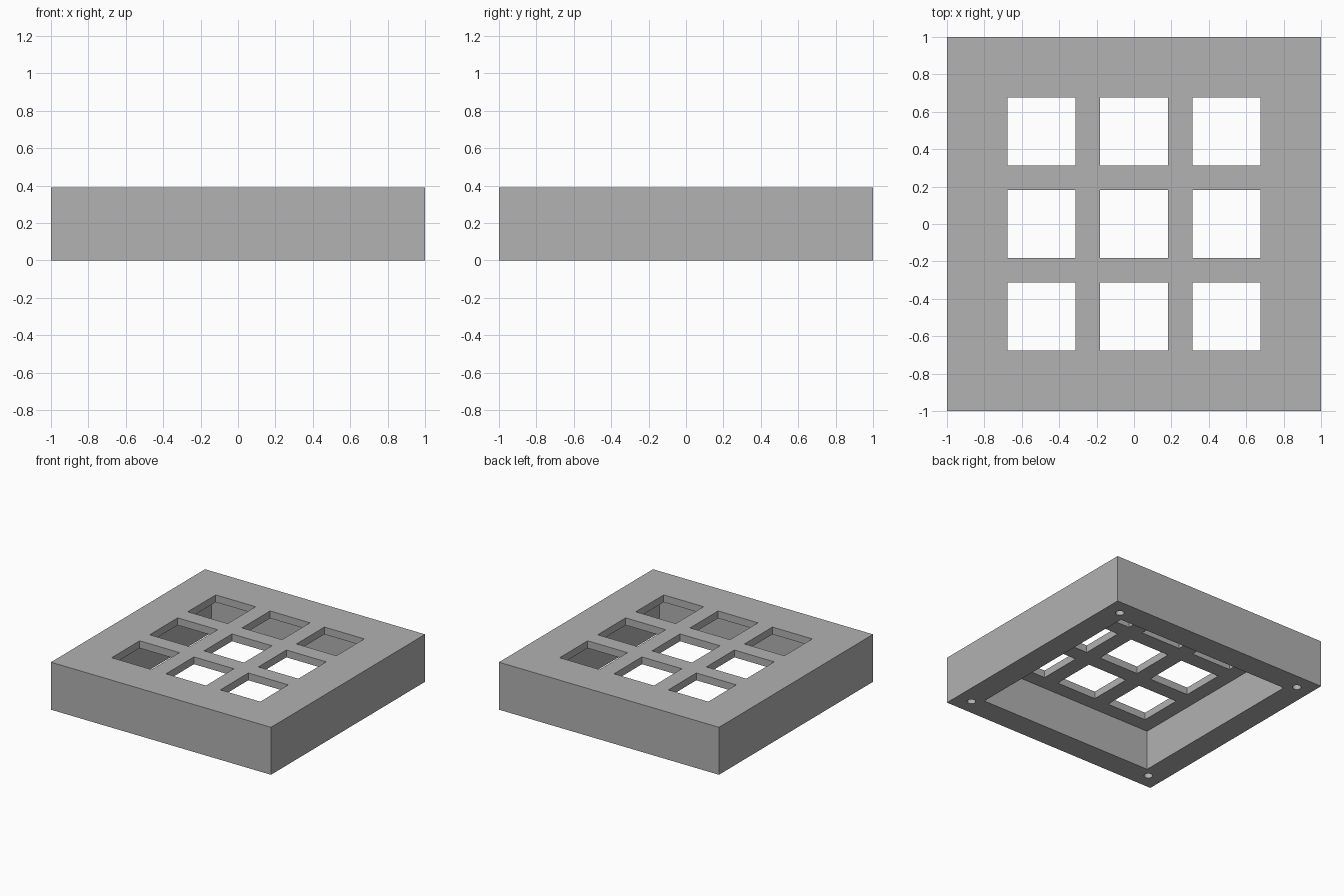
import bpy, bmesh
from mathutils import Matrix, Vector

if "Cube" in bpy.data.objects:
    bpy.data.objects.remove(bpy.data.objects["Cube"])

HEIGHT = 0.39
PLATE = 0.06        # thickness of the top plate
CAVITY = 1.6        # width of the hollow underneath
PITCH = 0.494
HOLE = 0.363
SCREW = 0.87        # screw hole offset from the centre
SCREW_DEPTH = 0.26

grey = bpy.data.materials.new("grey plastic")
grey.use_nodes = True
colour = (0.445, 0.445, 0.445, 1)
grey.diffuse_color = colour
grey.node_tree.nodes["Principled BSDF"].inputs["Base Color"].default_value = colour


def add_box(bm, x, y, width, bottom, top):
    place = Matrix.Translation((x, y, (bottom + top) / 2))
    size = Matrix.Diagonal((width, width, top - bottom, 1))
    bmesh.ops.create_cube(bm, size=1, matrix=place @ size)


def add_cylinder(bm, x, y, radius, bottom, top):
    bmesh.ops.create_cone(bm, cap_ends=True, segments=24, radius1=radius, radius2=radius,
                          depth=top - bottom,
                          matrix=Matrix.Translation((x, y, (bottom + top) / 2)))


def make_object(name, bm):
    mesh = bpy.data.meshes.new(name)
    bm.to_mesh(mesh)
    bm.free()
    mesh.materials.append(grey)
    obj = bpy.data.objects.new(name, mesh)
    bpy.context.collection.objects.link(obj)
    return obj


def cut(target, cutter):
    mod = target.modifiers.new(cutter.name, 'BOOLEAN')
    mod.operation = 'DIFFERENCE'
    mod.solver = 'EXACT'
    mod.object = cutter
    bpy.context.view_layer.objects.active = target
    bpy.ops.object.modifier_apply(modifier=mod.name)
    bpy.data.objects.remove(cutter)


# Solid case block
bm = bmesh.new()
add_box(bm, 0, 0, 2, 0, HEIGHT)
case = make_object("keypad_case", bm)

# Hollow underside
bm = bmesh.new()
add_box(bm, 0, 0, CAVITY, -0.1, HEIGHT - PLATE)
cut(case, make_object("cavity_cutter", bm))

# Three by three square openings through the top plate
bm = bmesh.new()
for i in (-1, 0, 1):
    for j in (-1, 0, 1):
        add_box(bm, i * PITCH, j * PITCH, HOLE, HEIGHT - 2 * PLATE, HEIGHT + 0.1)
cut(case, make_object("opening_cutter", bm))

# Blind screw holes in the four corners of the underside
bm = bmesh.new()
for sx in (-1, 1):
    for sy in (-1, 1):
        add_cylinder(bm, sx * SCREW, sy * SCREW, 0.033, -0.1, SCREW_DEPTH)
cut(case, make_object("screw_hole_cutter", bm))

# Keep the box edges crisp and the screw holes round
bpy.ops.object.select_all(action='DESELECT')
case.select_set(True)
bpy.context.view_layer.objects.active = case
bpy.ops.object.shade_smooth_by_angle()
